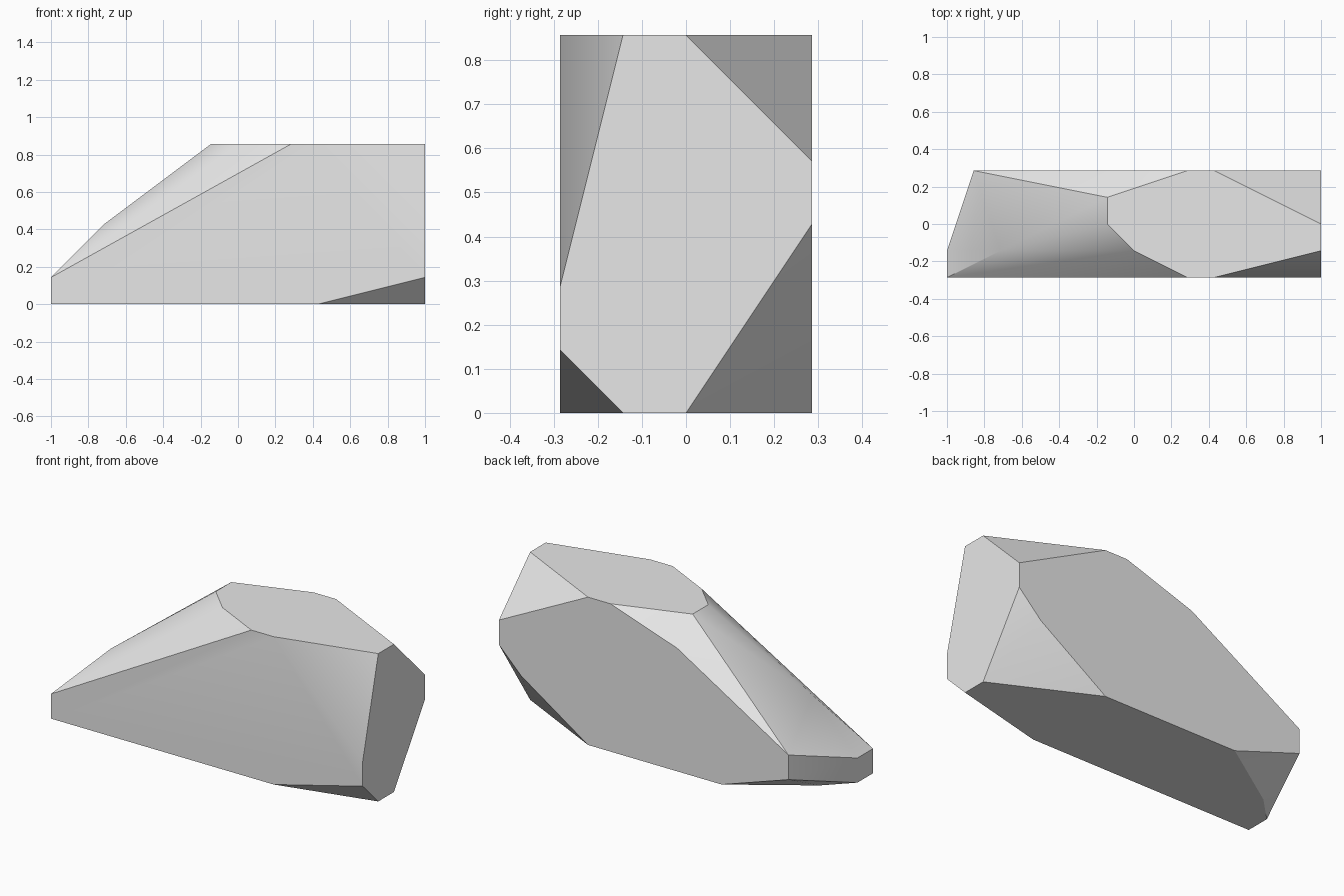
import bpy
import bmesh
import math
from mathutils import Matrix, Vector

cube = bpy.data.objects.get("Cube")
if cube:
    bpy.data.objects.remove(cube, do_unlink=True)

# The boulder is laid out on a coarse grid, in sevenths of a unit
GRID = 1 / 7
HALF_LENGTH, HALF_DEPTH, HEIGHT = 7, 2, 6


def make_material(name, colour):
    """Plain flat material with matching viewport and render colour."""
    material = bpy.data.materials.new(name)
    material.use_nodes = True
    material.diffuse_color = colour
    shader = next(n for n in material.node_tree.nodes if n.type == "BSDF_PRINCIPLED")
    shader.inputs["Base Color"].default_value = colour
    shader.inputs["Roughness"].default_value = 0.8
    return material


def outline(axis, level, points):
    """Place a flat outline on the plane where the given axis equals level."""
    corners = []
    for point in points:
        corner = list(point)
        corner.insert("xyz".index(axis), level)
        corners.append(Vector(corner))
    return corners


# Flat crown and flat underside
corners = outline("z", HEIGHT, [(-1, 1), (-1, 0), (0, -1), (2, -2), (3, -2),
                                (7, -1), (7, 0), (3, 2), (2, 2)])
corners += outline("z", 0, [(-7, -2), (-7, -1), (-6, 0), (-3, 2),
                            (3, 2), (7, 0), (7, -1), (3, -2)])

# Tall end, back wall and low tip
corners += outline("x", HALF_LENGTH, [(2, 4), (2, 3), (-2, 1), (-2, 2)])
corners += outline("y", HALF_DEPTH, [(-1, 5), (-6, 2), (-6, 1), (6, 2)])
corners += outline("x", -HALF_LENGTH, [(-2, 1), (-1, 1)])

# Knuckle on the sloping ridge
corners += outline("z", HEIGHT / 2, [(-5, -1)])

# Wrap the outlines in one faceted skin and merge the flat facets
bm = bmesh.new()
for corner in corners:
    bm.verts.new(corner)
hull = bmesh.ops.convex_hull(bm, input=bm.verts[:])
leftover = {g for g in hull["geom_interior"] + hull["geom_unused"]
            if isinstance(g, bmesh.types.BMVert)}
bmesh.ops.delete(bm, geom=list(leftover), context="VERTS")
bmesh.ops.dissolve_limit(bm, angle_limit=math.radians(0.5),
                         verts=bm.verts[:], edges=bm.edges[:])
bmesh.ops.recalc_face_normals(bm, faces=bm.faces[:])
bmesh.ops.transform(bm, matrix=Matrix.Scale(GRID, 4), verts=bm.verts[:])

mesh = bpy.data.meshes.new("boulder")
bm.to_mesh(mesh)
bm.free()
mesh.materials.append(make_material("stone_grey", (0.8, 0.8, 0.8, 1)))
boulder = bpy.data.objects.new("boulder", mesh)
bpy.context.collection.objects.link(boulder)

# Soften shallow breaks and keep the hard chipped edges
bpy.ops.object.select_all(action="DESELECT")
boulder.select_set(True)
bpy.context.view_layer.objects.active = boulder
bpy.ops.object.shade_smooth_by_angle(angle=math.radians(30))
